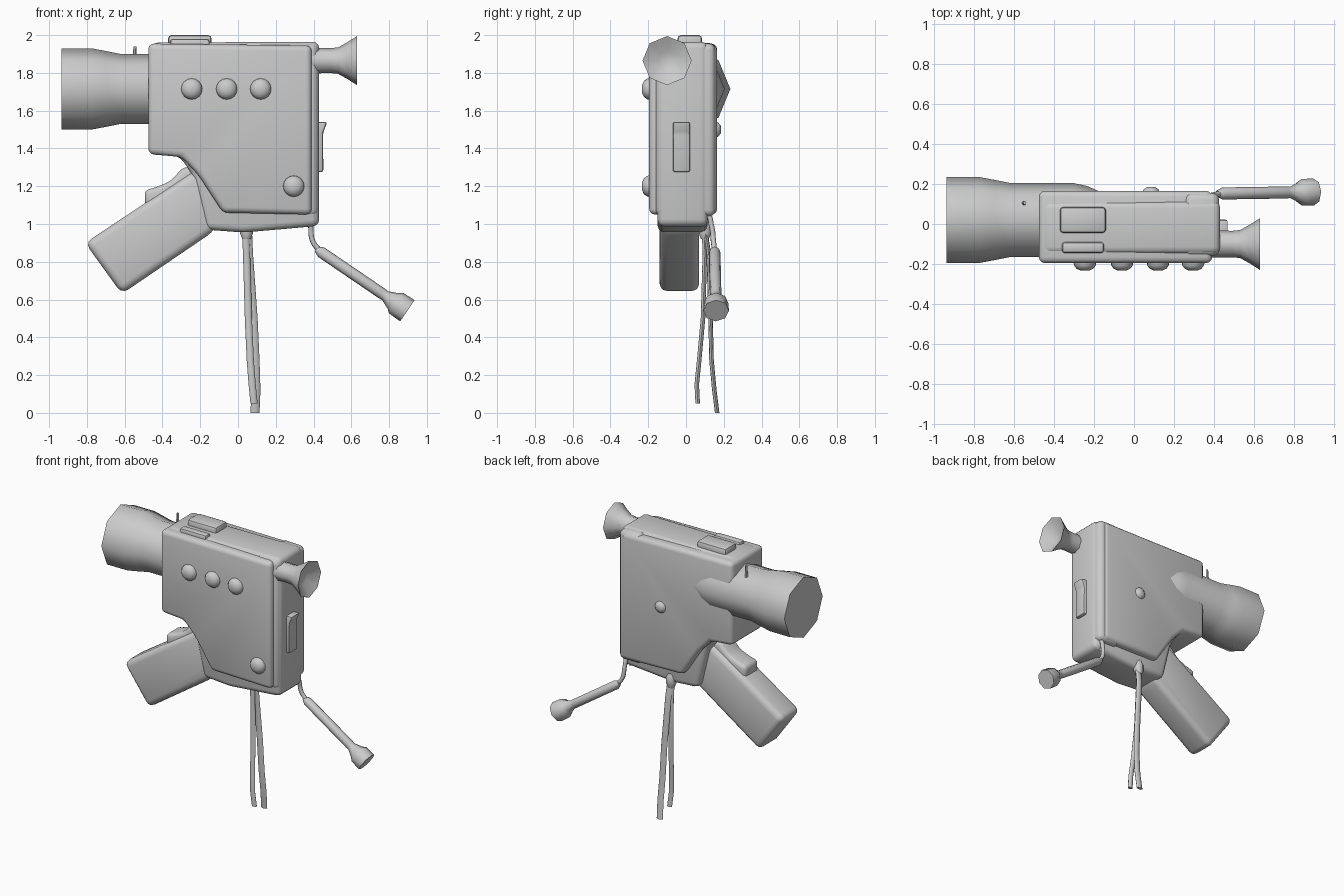
import bpy, bmesh, math
from mathutils import Vector

if "Cube" in bpy.data.objects:
    bpy.data.objects.remove(bpy.data.objects["Cube"])


def finish(name, bm, angle=40):
    bmesh.ops.recalc_face_normals(bm, faces=bm.faces)
    me = bpy.data.meshes.new(name)
    bm.to_mesh(me)
    bm.free()
    ob = bpy.data.objects.new(name, me)
    bpy.context.collection.objects.link(ob)
    bpy.ops.object.select_all(action='DESELECT')
    ob.select_set(True)
    bpy.context.view_layer.objects.active = ob
    bpy.ops.object.shade_smooth_by_angle(angle=math.radians(angle))
    return ob


def prism(name, outline, y0, y1, bevel, segments=3):
    """Extrude an (x, z) outline along y and round its edges."""
    bm = bmesh.new()
    face = bm.faces.new([bm.verts.new((x, y0, z)) for x, z in outline])
    ext = bmesh.ops.extrude_face_region(bm, geom=[face], use_keep_orig=True)
    moved = [g for g in ext["geom"] if isinstance(g, bmesh.types.BMVert)]
    bmesh.ops.translate(bm, verts=moved, vec=(0, y1 - y0, 0))
    bmesh.ops.recalc_face_normals(bm, faces=bm.faces)
    bmesh.ops.bevel(bm, geom=bm.edges[:], offset=bevel, segments=segments,
                    profile=0.5, affect='EDGES', clamp_overlap=True)
    return finish(name, bm)


def box(name, x, y, z, bevel):
    pts = [(x[0], z[0]), (x[1], z[0]), (x[1], z[1]), (x[0], z[1])]
    return prism(name, pts, y[0], y[1], bevel, 2)


def loft(name, rings, angle=40):
    """Skin closed rings of equal size and cap both ends."""
    bm = bmesh.new()
    loops = [[bm.verts.new(p) for p in ring] for ring in rings]
    n = len(loops[0])
    for a, b in zip(loops, loops[1:]):
        for i in range(n):
            bm.faces.new((a[i], a[(i + 1) % n], b[(i + 1) % n], b[i]))
    bm.faces.new(loops[0])
    bm.faces.new(loops[-1])
    return finish(name, bm, angle)


def lathe(name, origin, axis, profile, sides, angle=50):
    """Revolve (distance, radius) pairs around an axis."""
    q = Vector((0, 0, 1)).rotation_difference(Vector(axis).normalized())
    rings = []
    for d, r in profile:
        rings.append([Vector(origin) + q @ Vector((
            r * math.cos(math.tau * i / sides),
            r * math.sin(math.tau * i / sides), d)) for i in range(sides)])
    return loft(name, rings, angle)


def tube(name, points, radius):
    cu = bpy.data.curves.new(name, 'CURVE')
    cu.dimensions = '3D'
    cu.bevel_depth, cu.bevel_resolution, cu.resolution_u = radius, 2, 5
    cu.use_fill_caps = True
    sp = cu.splines.new('BEZIER')
    sp.bezier_points.add(len(points) - 1)
    for bp, p in zip(sp.bezier_points, points):
        bp.co = p
        bp.handle_left_type = bp.handle_right_type = 'AUTO'
    ob = bpy.data.objects.new(name, cu)
    bpy.context.collection.objects.link(ob)
    bpy.ops.object.select_all(action='DESELECT')
    ob.select_set(True)
    bpy.context.view_layer.objects.active = ob
    bpy.ops.object.convert(target='MESH')


# Camera body: inner core and the slightly smaller, wider side panels
prism("body_core", [(-0.46, 1.96), (0.43, 1.965), (0.43, 0.99), (0.03, 0.955),
                    (-0.17, 0.97), (-0.24, 1.26), (-0.31, 1.36), (-0.46, 1.38)],
      -0.15, 0.115, 0.035)
prism("side_panels", [(-0.475, 1.955), (0.39, 1.945), (0.39, 1.05), (-0.08, 1.06),
                      (-0.21, 1.26), (-0.30, 1.355), (-0.475, 1.37)],
      -0.195, 0.165, 0.03)
prism("body_back_rim", [(0.25, 1.96), (0.425, 1.955), (0.425, 1.04), (0.25, 1.04)],
      -0.16, 0.155, 0.035)

# Lens barrel, running on along the rear side of the body
lathe("lens", (-0.935, 0.02, 1.715), (1, 0, 0),
      [(0, 0.215), (0.16, 0.215), (0.24, 0.2), (0.315, 0.185), (0.63, 0.185),
       (0.70, 0.17), (0.79, 0.13)], 8)
lathe("lens_pin", (-0.55, 0.105, 1.84), (0.05, 0, 1), [(0, 0.012), (0.10, 0.008)], 6)

# Eyepiece with a hollow flared cup
lathe("eyepiece", (0.38, -0.1, 1.865), (1, 0, 0),
      [(0, 0.068), (0.11, 0.066), (0.15, 0.07), (0.2, 0.098), (0.25, 0.13),
       (0.245, 0.118), (0.20, 0.05)], 8)

# Domed buttons on the front and a small knob on the rear
dome = [(0, 0.058), (0.03, 0.055), (0.048, 0.042), (0.058, 0.02)]
for i, (x, z) in enumerate([(-0.245, 1.715), (-0.06, 1.715), (0.12, 1.715), (0.295, 1.2)]):
    lathe(f"button_{i + 1}", (x, -0.175, z), (0, -1, 0), dome, 16)
lathe("rear_knob", (0.085, 0.15, 1.5), (0, 1, 0), [(0, 0.045), (0.02, 0.04), (0.035, 0.02)], 10)

# Top shoe, top slider and rear latch
box("top_shoe", (-0.37, -0.14), (-0.045, 0.085), (1.93, 2.0), 0.018)
box("top_slider", (-0.36, -0.15), (-0.145, -0.09), (1.93, 1.98), 0.015)
prism("rear_latch", [(0.40, 1.54), (0.472, 1.54), (0.45, 1.48), (0.452, 1.275), (0.40, 1.275)],
      -0.07, 0.022, 0.012, 2)

# Pistol grip and trigger
prism("grip", [(-0.81, 0.90), (-0.615, 0.63), (-0.13, 0.96), (-0.05, 1.1),
               (-0.22, 1.29), (-0.47, 1.125)], -0.14, 0.07, 0.04)
prism("trigger", [(-0.49, 1.08), (-0.495, 1.18), (-0.445, 1.19), (-0.36, 1.225),
                  (-0.29, 1.30), (-0.2, 1.3), (-0.2, 1.15)], -0.11, 0.04, 0.03)

# Wrist strap: two flat hanging ends and their knot
straps = {
    "strap_a": (0.019, [(0.04, 0.095, 0.97), (0.045, 0.10, 0.85), (0.055, 0.09, 0.5),
                        (0.065, 0.07, 0.28), (0.075, 0.057, 0.15), (0.085, 0.062, 0.05)]),
    "strap_b": (0.024, [(0.05, 0.10, 0.97), (0.055, 0.12, 0.85), (0.08, 0.13, 0.5),
                        (0.09, 0.135, 0.28), (0.095, 0.15, 0.12), (0.09, 0.165, 0.0)]),
}
for name, (w, path) in straps.items():
    loft(name, [[(x + w * math.cos(math.tau * i / 8), y + 0.012 * math.sin(math.tau * i / 8), z)
                 for i in range(8)] for x, y, z in path], 60)
lathe("strap_knot", (0.045, 0.10, 0.92), (0, 0, 1),
      [(0, 0.022), (0.03, 0.034), (0.07, 0.034), (0.1, 0.02)], 10)

# Cable release: bent cable, thick rod and flared end
tube("release_cable", [(0.37, 0.09, 0.99), (0.38, 0.11, 1.045), (0.385, 0.135, 0.99),
                       (0.395, 0.145, 0.91), (0.44, 0.152, 0.85)], 0.014)
lathe("release_rod", (0.415, 0.152, 0.868), (0.39, 0.006, -0.265),
      [(0, 0.016), (0.03, 0.03), (0.42, 0.03), (0.44, 0.028), (0.49, 0.05),
       (0.51, 0.066), (0.582, 0.068)], 8)
